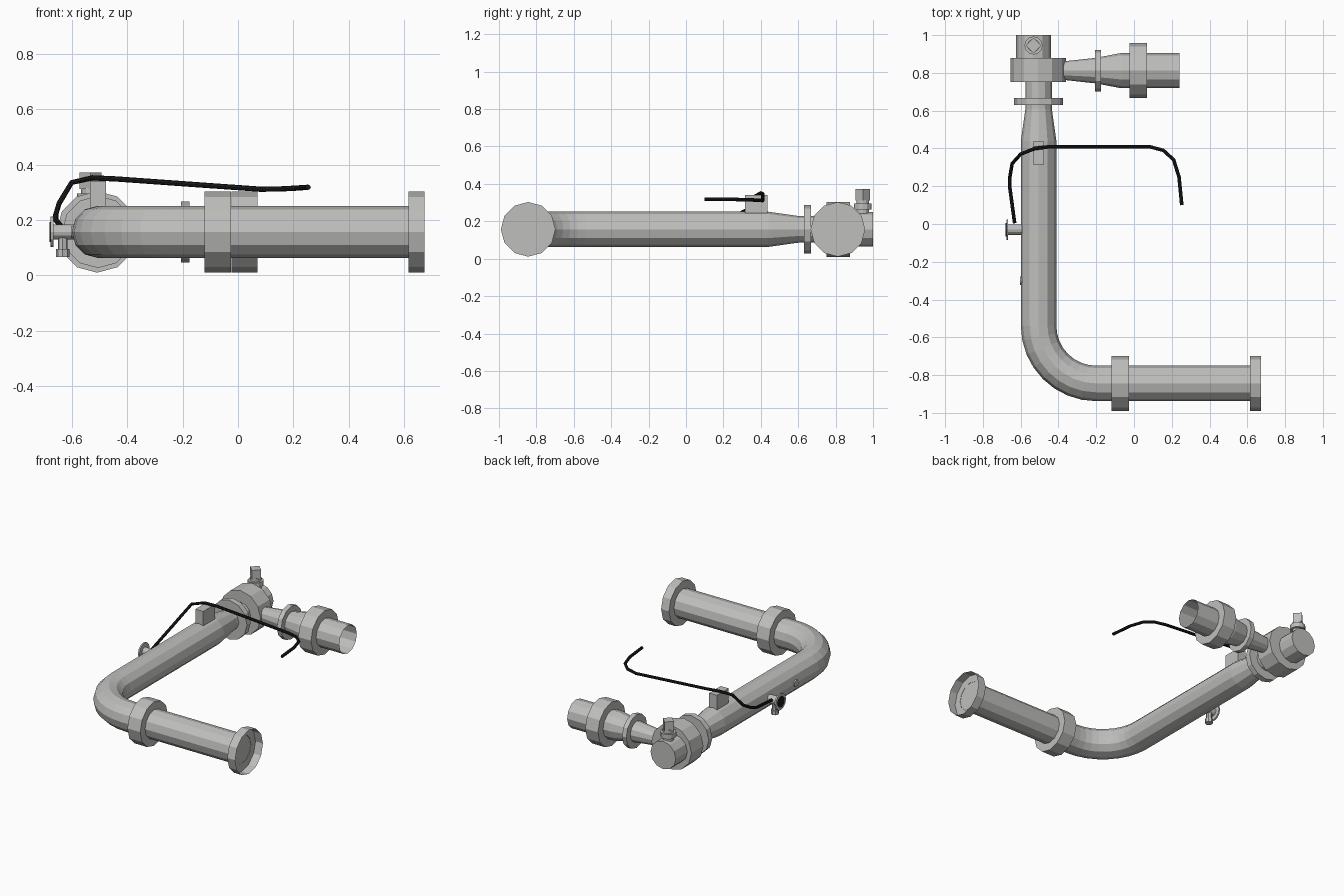
import bpy, math
from mathutils import Vector

if "Cube" in bpy.data.objects:
    bpy.data.objects.remove(bpy.data.objects["Cube"])


def material(name, color):
    m = bpy.data.materials.new(name)
    m.diffuse_color = (*color, 1)
    m.use_nodes = True
    m.node_tree.nodes["Principled BSDF"].inputs["Base Color"].default_value = m.diffuse_color
    return m


GREY = material("pipe grey", (0.52, 0.52, 0.51))
BLACK = material("hose black", (0.012, 0.012, 0.012))
CZ = 0.157  # height of all pipe axes


def loft(name, pts, radii, start=True, end=True, mat=GREY, n=12):
    """Sweep an n-sided ring along pts; start/end choose the caps."""
    pts = [Vector(p) for p in pts]
    verts, faces = [], []
    for i, p in enumerate(pts):
        t = (pts[min(i + 1, len(pts) - 1)] - pts[max(i - 1, 0)]).normalized()
        ref = Vector((0, 0, 1)) if abs(t.z) < 0.9 else Vector((1, 0, 0))
        side = ref.cross(t).normalized()
        up = t.cross(side)
        for j in range(n):
            a = 2 * math.pi * j / n
            verts.append(p + radii[i] * (math.cos(a) * side + math.sin(a) * up))
    for i in range(len(pts) - 1):
        for j in range(n):
            k = (j + 1) % n
            faces.append((i * n + j, i * n + k, (i + 1) * n + k, (i + 1) * n + j))
    if start:
        faces.append(tuple(reversed(range(n))))
    if end:
        faces.append(tuple(range((len(pts) - 1) * n, len(pts) * n)))
    me = bpy.data.meshes.new(name)
    me.from_pydata(verts, [], faces)
    me.materials.append(mat)
    ob = bpy.data.objects.new(name, me)
    bpy.context.collection.objects.link(ob)
    return ob


def along_x(name, y, stations, **kw):
    return loft(name, [(x, y, CZ) for x, r in stations], [r for x, r in stations], **kw)


def along_y(name, x, stations, **kw):
    return loft(name, [(x, y, CZ) for y, r in stations], [r for y, r in stations], **kw)


def along_z(name, x, y, stations, **kw):
    return loft(name, [(x, y, z) for z, r in stations], [r for z, r in stations], **kw)


PX, FY, BY = -0.505, -0.844, 0.812  # main pipe x, front leg y, back branch y

# main pipe: front leg, elbow, long leg and reducer
R = 0.305
path, rad = [(0.62, FY, CZ)], [0.094]
for i in range(9):
    a = math.radians(270 - 90 * i / 8)
    path.append((PX + R + R * math.cos(a), FY + R + R * math.sin(a), CZ))
    rad.append(0.094)
for y, r in ((0.44, 0.094), (0.61, 0.07), (0.80, 0.07)):
    path.append((PX, y, CZ))
    rad.append(r)
loft("main_pipe", path, rad, start=False, end=False)

# front leg collar and open-rimmed end flange with recessed disc
along_x("front_collar", FY, [(-0.12, 0.146), (-0.026, 0.146)])
along_x("end_flange_rim", FY, [(0.614, 0.146), (0.672, 0.146)], end=False)
along_x("end_flange_disc", FY, [(0.615, 0.145), (0.618, 0.145)], start=False)

# back end: flange, tee collar, capped end pipe
along_y("reducer_flange", PX, [(0.63, 0.13), (0.668, 0.13)])
along_y("tee_collar", -0.508, [(0.752, 0.147), (0.878, 0.147)])
along_y("capped_end_pipe", -0.532, [(0.87, 0.093), (1.0, 0.093)])

# valve standing on the capped end
along_z("valve_base", -0.532, 0.945, [(0.235, 0.034), (0.315, 0.034)])
along_z("valve_disc", -0.532, 0.945, [(0.263, 0.048), (0.295, 0.048)])
along_z("valve_head", -0.532, 0.945, [(0.312, 0.04), (0.372, 0.04)], n=4)

# side branch with widening cones, flange, collar and open tube
along_x("branch_pipe", BY, [(-0.40, 0.046), (-0.2, 0.068), (-0.07, 0.093), (0.24, 0.093)],
        start=False, end=False)
along_x("branch_flange", BY, [(-0.206, 0.11), (-0.175, 0.11)])
along_x("branch_collar", BY, [(-0.024, 0.146), (0.07, 0.146)])

# small stub port on the left with drain valve below
along_x("stub_pipe", -0.03, [(-0.667, 0.027), (-0.585, 0.027)])
along_x("stub_flange", -0.03, [(-0.676, 0.055), (-0.666, 0.055)])
along_x("stub_opening", -0.03, [(-0.679, 0.036), (-0.675, 0.036)], mat=BLACK)
along_z("drain_stem", -0.632, -0.03, [(0.085, 0.018), (0.14, 0.018)], n=8)
along_z("drain_cap", -0.632, -0.03, [(0.067, 0.025), (0.095, 0.025)], n=8)
along_x("side_plug", -0.3, [(-0.603, 0.022), (-0.58, 0.022)])

# bracket holding the hose
bpy.ops.mesh.primitive_cube_add(size=1, location=(-0.505, 0.376, 0.282))
bracket = bpy.context.object
bracket.name = "hose_bracket"
bracket.scale = (0.058, 0.122, 0.116)
bracket.data.materials.append(GREY)

# black hose
hose = [(-.632, .005, .17), (-.657, .19, .20), (-.657, .25, .22), (-.645, .32, .26),
        (-.60, .37, .335), (-.525, .40, .352), (-.44, .41, .348), (.08, .41, .311),
        (.155, .39, .312), (.21, .34, .315), (.238, .25, .317), (.253, .10, .318)]
loft("hose", hose, [0.0095] * len(hose), mat=BLACK, n=8)
